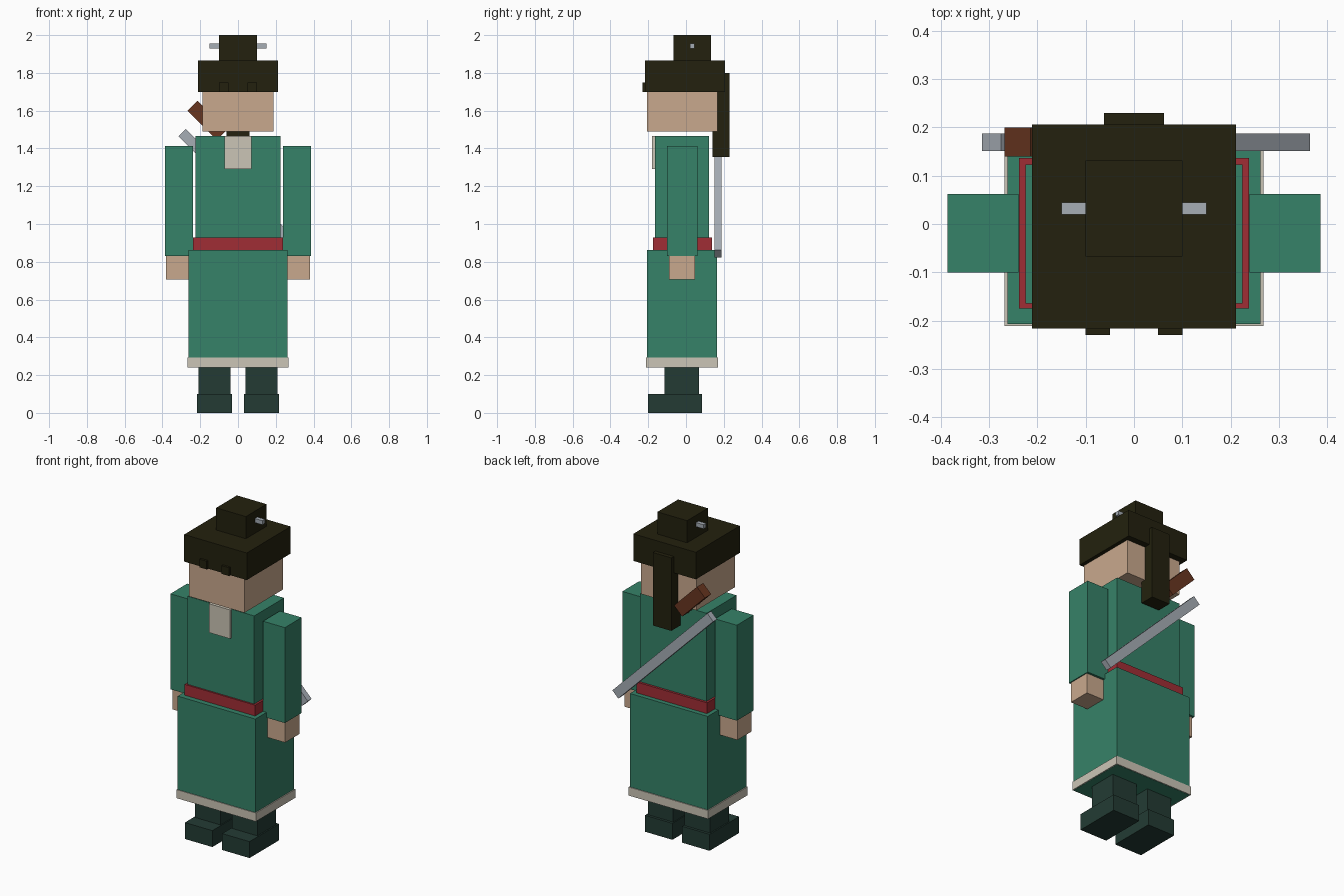
import bpy
from math import radians

cube = bpy.data.objects.get("Cube")
if cube:
    bpy.data.objects.remove(cube, do_unlink=True)


def to_linear(c):
    c /= 255
    return c / 12.92 if c <= 0.04045 else ((c + 0.055) / 1.055) ** 2.4


def material(name, r, g, b):
    m = bpy.data.materials.new(name)
    m.use_nodes = True
    col = (to_linear(r), to_linear(g), to_linear(b), 1)
    m.diffuse_color = col
    m.node_tree.nodes["Principled BSDF"].inputs["Base Color"].default_value = col
    return m


green = material("robe green", 54, 130, 104)
skin = material("skin", 201, 169, 141)
red = material("sash red", 160, 45, 53)
hair = material("black brown hair", 35, 33, 14)
dark = material("dark boots", 35, 59, 52)
cream = material("cream trim", 203, 197, 182)
steel = material("steel grey", 166, 173, 181)
brown = material("leather brown", 104, 54, 32)


def box(name, mat, x, y, z, tilt=0):
    """Box from (min, max) ranges, turned about its own y axis by tilt degrees."""
    ranges = (x, y, z)
    bpy.ops.mesh.primitive_cube_add(size=1, location=[(a + b) / 2 for a, b in ranges])
    o = bpy.context.object
    o.name = name
    o.scale = [b - a for a, b in ranges]
    o.rotation_euler.y = radians(tilt)
    o.data.materials.append(mat)
    return o


def pair(name, mat, x, y, z):
    """The same box on the left (+x) and on the right (-x)."""
    box("left_" + name, mat, x, y, z)
    box("right_" + name, mat, (-x[1], -x[0]), y, z)


# Legs and boots
pair("boot", dark, (0.033, 0.218), (-0.2, 0.084), (0, 0.1))
pair("leg", dark, (0.039, 0.21), (-0.113, 0.068), (0.1, 0.3))

# Robe
box("skirt", green, (-0.262, 0.262), (-0.207, 0.165), (0.239, 0.862))
box("skirt_hem", cream, (-0.268, 0.268), (-0.211, 0.17), (0.24, 0.292))
box("torso", green, (-0.225, 0.225), (-0.165, 0.123), (0.86, 1.465))
box("sash", red, (-0.238, 0.238), (-0.175, 0.137), (0.86, 0.928))
box("collar", cream, (-0.072, 0.072), (-0.179, -0.16), (1.29, 1.466))

# Arms
pair("sleeve", green, (0.239, 0.386), (-0.1, 0.062), (0.83, 1.412))
pair("hand", skin, (0.259, 0.38), (-0.089, 0.048), (0.705, 0.84))

# Head and hair
box("head", skin, (-0.188, 0.188), (-0.206, 0.167), (1.49, 1.71))
box("hair_cap", hair, (-0.211, 0.211), (-0.217, 0.206), (1.7, 1.865))
box("bun", hair, (-0.1, 0.1), (-0.067, 0.132), (1.86, 2))
box("hairpin", steel, (-0.15, 0.15), (0.02, 0.045), (1.93, 1.955))
box("ponytail", hair, (-0.062, 0.062), (0.14, 0.23), (1.355, 1.8))
pair("fringe", hair, (0.05, 0.1), (-0.23, -0.21), (1.7, 1.75))

# Sword slung across the back
box("sword_sheath", steel, (-0.428, 0.478), (0.151, 0.188), (1.135, 1.191), 45)
box("sword_handle", brown, (-0.273, -0.054), (0.14, 0.2), (1.511, 1.587), 45)
